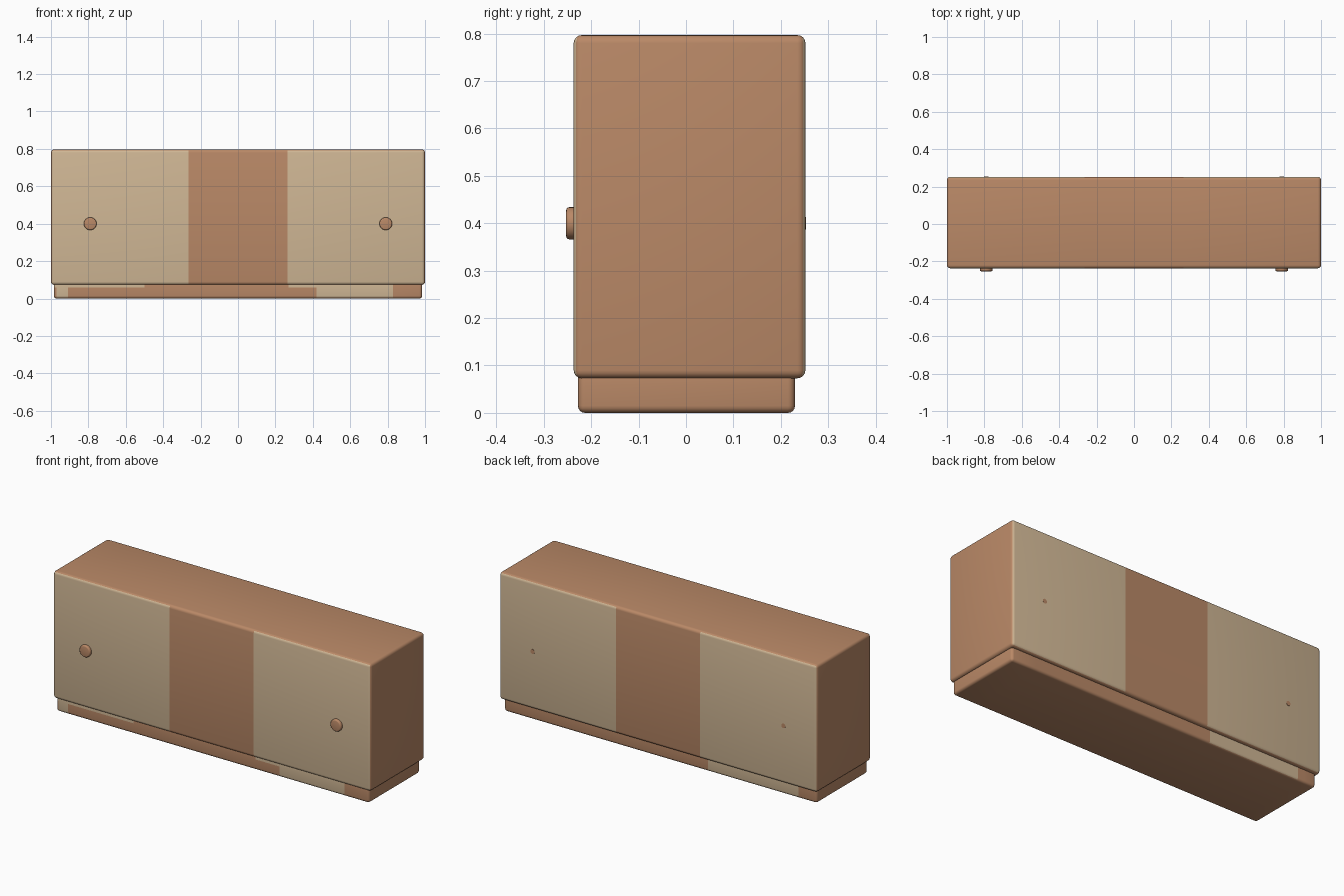
import bpy, bmesh, math
from mathutils import Matrix, Vector

if "Cube" in bpy.data.objects:
    bpy.data.objects.remove(bpy.data.objects["Cube"])


def srgb(r, g, b):
    lin = [((c / 255 + 0.055) / 1.055) ** 2.4 for c in (r, g, b)]
    return (*lin, 1.0)


def material(name, colour):
    m = bpy.data.materials.new(name)
    m.diffuse_color = colour
    m.use_nodes = True
    m.node_tree.nodes["Principled BSDF"].inputs["Base Color"].default_value = m.diffuse_color
    return m


brown = material("warm brown", srgb(186, 137, 103))
cream = material("pale cream", srgb(208, 183, 149))


def finish(bm, name, angle=40):
    me = bpy.data.meshes.new(name)
    bm.normal_update()
    bm.to_mesh(me)
    bm.free()
    me.materials.append(brown)
    me.materials.append(cream)
    ob = bpy.data.objects.new(name, me)
    bpy.context.collection.objects.link(ob)
    bpy.ops.object.select_all(action='DESELECT')
    bpy.context.view_layer.objects.active = ob
    ob.select_set(True)
    bpy.ops.object.shade_smooth_by_angle(angle=math.radians(angle))
    return ob


def rounded_box(name, lo, hi, radius, cuts, is_cream):
    """Rounded box, sliced at (axis, position) cuts, coloured by a rule."""
    lo, hi = Vector(lo), Vector(hi)
    bm = bmesh.new()
    bmesh.ops.create_cube(bm, size=1, matrix=Matrix.Translation((lo + hi) / 2)
                          @ Matrix.Diagonal((*(hi - lo), 1)))
    bmesh.ops.bevel(bm, geom=bm.edges[:], offset=radius, segments=4,
                    profile=0.5, affect='EDGES')
    for axis, pos in cuts:
        co, no = Vector((0, 0, 0)), Vector((0, 0, 0))
        co[axis], no[axis] = pos, 1
        bmesh.ops.bisect_plane(bm, geom=bm.verts[:] + bm.edges[:] + bm.faces[:],
                               plane_co=co, plane_no=no)
    bm.normal_update()
    for f in bm.faces:
        f.material_index = int(is_cream(f.calc_center_median(), f.normal))
    return finish(bm, name)


# Cabinet body: brown with cream door panels front and back
def body_rule(c, n):
    return abs(n.y) > 0.6 and abs(c.x) > 0.265


rounded_box("cabinet_body", (-1, -0.237, 0.073), (1, 0.252, 0.797), 0.017,
            [(0, -0.265), (0, 0.265)], body_rule)


# Recessed plinth: brown with worn cream stretches
def plinth_rule(c, n):
    if n.y < -0.6:
        return (0.42 < c.x < 0.83 or -0.97 < c.x < -0.91
                or (c.z > 0.06 and (0.27 < c.x < 0.83 or c.x < -0.5)))
    return n.y > 0.6 and -0.87 < c.x < -0.3


rounded_box("plinth", (-0.985, -0.228, 0), (0.985, 0.23, 0.1), 0.015,
            [(0, x) for x in (-0.91, -0.87, -0.5, -0.3, 0.27, 0.42, 0.83)]
            + [(2, 0.06)], plinth_rule)


# Disc facing along y, with a rounded rim
def disc(name, x, y, z, radius, depth, rim):
    bm = bmesh.new()
    bmesh.ops.create_cone(bm, cap_ends=True, segments=32, radius1=radius,
                          radius2=radius, depth=depth,
                          matrix=Matrix.Translation((x, y, z))
                          @ Matrix.Rotation(math.pi / 2, 4, 'X'))
    if rim:
        edges = [e for e in bm.edges if all(v.co.y < y for v in e.verts)]
        bmesh.ops.bevel(bm, geom=edges, offset=rim, segments=3,
                        profile=0.5, affect='EDGES')
    finish(bm, name)


# Door knobs on the front, small brown spots on the back
for side, x in (("left", -0.79), ("right", 0.79)):
    disc("knob_" + side, x, -0.2415, 0.4, 0.034, 0.023, 0.007)
    disc("back_spot_" + side, x, 0.2515, 0.4, 0.013, 0.003, 0)
